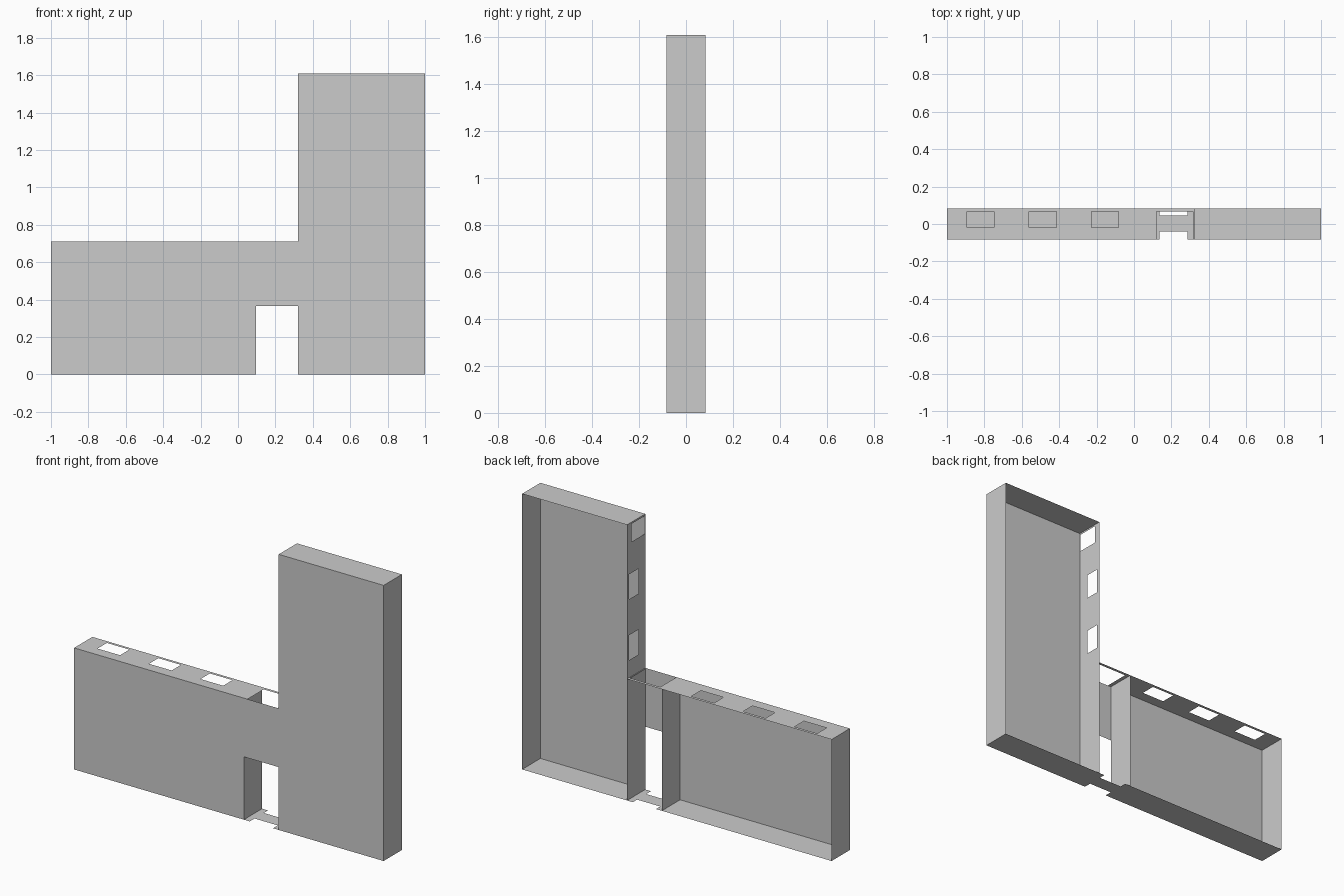
import bpy
import bmesh

cube = bpy.data.objects.get("Cube")
if cube:
    bpy.data.objects.remove(cube, do_unlink=True)

# Overall sizes of the open-backed sheet facade
D = 0.084            # half depth
LOW, TALL = 0.71, 1.61
DOOR_L, DOOR_R, DOOR_H = 0.097, 0.322, 0.367

grey = bpy.data.materials.new("plain grey")
grey.use_nodes = True
colour = (0.6, 0.6, 0.6, 1)
grey.diffuse_color = colour
grey.node_tree.nodes["Principled BSDF"].inputs["Base Color"].default_value = colour


def sheet(name, axis, offset, rect, holes=(), flip=False):
    """Flat sheet across an axis; rect and holes are (u0, v0, u1, v1)."""
    us = sorted({r[i] for r in (rect, *holes) for i in (0, 2)})
    vs = sorted({r[i] for r in (rect, *holes) for i in (1, 3)})
    bm = bmesh.new()
    verts = {}

    def vert(u, v):
        if (u, v) not in verts:
            co = [u, v]
            co.insert(axis, offset)
            verts[u, v] = bm.verts.new(co)
        return verts[u, v]

    for u0, u1 in zip(us, us[1:]):
        for v0, v1 in zip(vs, vs[1:]):
            cu, cv = (u0 + u1) / 2, (v0 + v1) / 2
            if any(h[0] < cu < h[2] and h[1] < cv < h[3] for h in holes):
                continue
            ring = [vert(u0, v0), vert(u1, v0), vert(u1, v1), vert(u0, v1)]
            bm.faces.new(ring[::-1] if flip else ring)
    mesh = bpy.data.meshes.new(name)
    bm.to_mesh(mesh)
    bm.free()
    mesh.materials.append(grey)
    obj = bpy.data.objects.new(name, mesh)
    bpy.context.collection.objects.link(obj)
    return obj


# L-shaped front with the doorway
sheet("front_panel", 1, -D, (-1, 0, 1, TALL),
      [(-1, LOW, DOOR_R, TALL), (DOOR_L, 0, DOOR_R, DOOR_H)])

# Floor with a notch at each side of the threshold
sheet("floor", 2, 0, (-1, -D, 1, D),
      [(0.135, -D, 0.285, -0.04), (0.135, 0.045, 0.285, D)], flip=True)

# Low roof with three slots and the opening above the doorway
slots = [(x - 0.073, -0.02, x + 0.073, 0.066) for x in (-0.821, -0.488, -0.155)]
sheet("low_roof", 2, LOW, (-1, -D, DOOR_R, D),
      slots + [(0.12, -D, 0.315, 0.066)])

# Tower roof
sheet("tower_roof", 2, TALL, (DOOR_R, -D, 1, D))

# Upright end and doorway walls
sheet("right_end_wall", 0, -1, (-D, 0, D, LOW), flip=True)
sheet("door_wall", 0, DOOR_L, (-D, 0, D, LOW))
sheet("left_end_wall", 0, 1, (-D, 0, D, TALL))

# Tower inner wall with two slots and a notch near the top
slots = [(-0.02, z - 0.073, 0.066, z + 0.073) for z in (1.241, 0.885)]
sheet("tower_wall", 0, DOOR_R, (-D, 0, D, TALL),
      slots + [(-0.08, 1.495, 0.045, 1.6)], flip=True)
